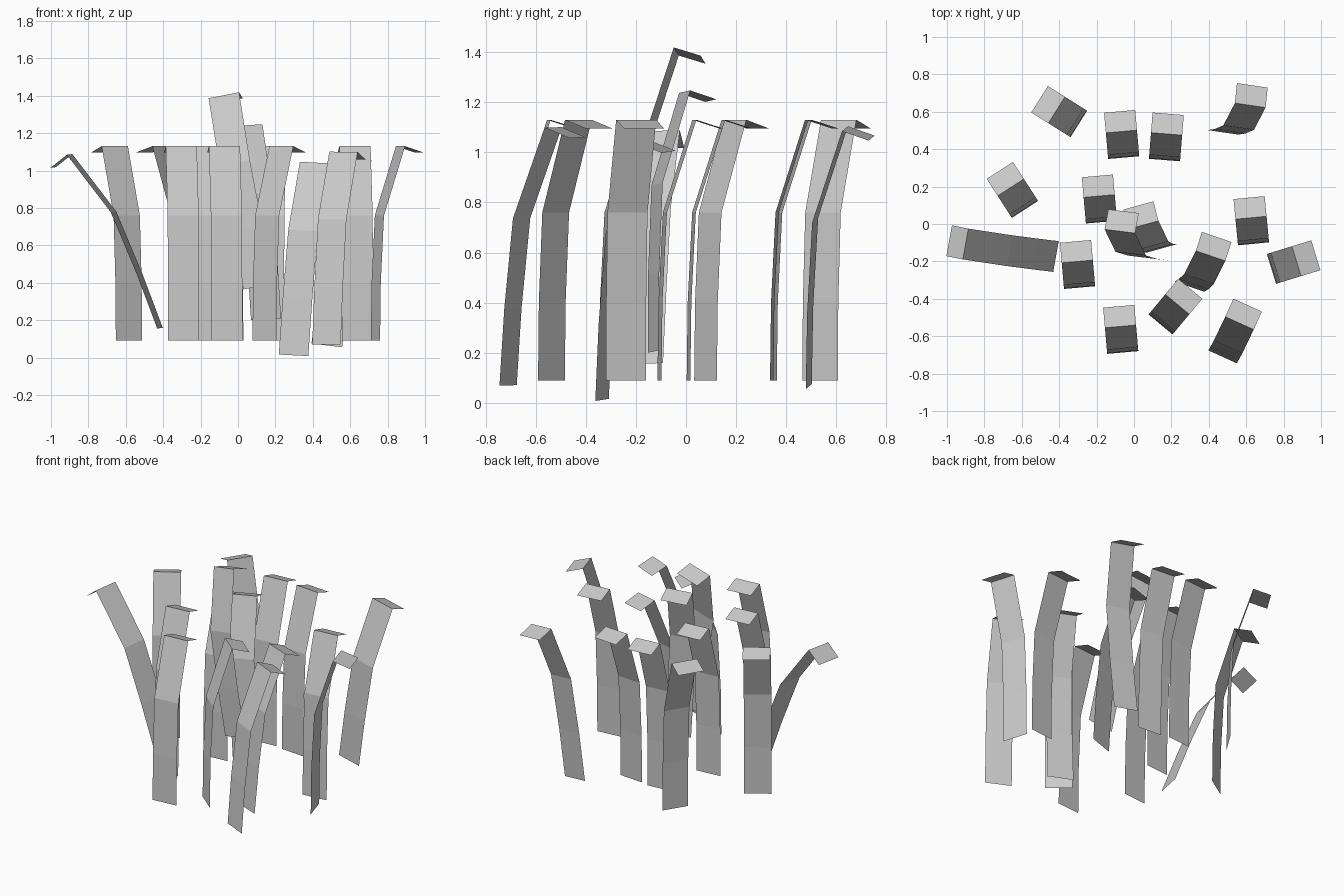
import bpy
import math
from mathutils import Vector

WIDTH = 0.167
# blade side profile: (forward, up) from root to drooping tip
PROFILE = [(0, 0), (0.004, 0.31), (0.022, 0.67), (0.14, 1.04), (0.248, 1.005)]
LEAN = math.atan2(PROFILE[3][0], PROFILE[3][1])


def blade(i, root, ridge, side):
    """Flat folded strip whose root and ridge centres are given; side is its width direction."""
    root = Vector(root)
    r = (Vector(ridge) - root).normalized()
    w = Vector(side)
    w = (w - r * w.dot(r)).normalized()
    n = r.cross(w)
    fwd = n * math.cos(LEAN) + r * math.sin(LEAN)
    up = r * math.cos(LEAN) - n * math.sin(LEAN)
    verts = []
    for f, h in PROFILE:
        c = root + fwd * f + up * h
        verts += [c - w * WIDTH / 2, c + w * WIDTH / 2]
    faces = [(k, k + 1, k + 3, k + 2) for k in range(0, len(verts) - 2, 2)]
    mesh = bpy.data.meshes.new("grass_blade")
    mesh.from_pydata(verts, [], faces)
    obj = bpy.data.objects.new(f"grass_blade_{i:02d}", mesh)
    bpy.context.collection.objects.link(obj)


# upright blades: root x, y and bend direction x, y
upright = [
    (-0.295, 0.535, -0.215, 0.135), (-0.055, 0.355, -0.022, 0.25),
    (0.163, 0.342, 0.02, 0.25), (-0.583, 0.078, -0.134, 0.208),
    (-0.174, 0.01, -0.022, 0.25), (-0.291, -0.34, -0.022, 0.25),
    (0.639, -0.106, -0.024, 0.25), (0.735, -0.24, 0.241, 0.074),
    (0.142, -0.537, 0.16, 0.192), (-0.06, -0.687, -0.022, 0.25),
]
# leaning blades: root, ridge, width direction
leaning = [
    ((0.475, 0.49, 0.065), (0.623, 0.636, 1.105), (0.166, -0.021, 0)),
    ((0.15, -0.13, 0.205), (0.05, -0.005, 1.245), (0.16, 0.043, 0)),
    ((0.11, -0.185, 0.38), (-0.078, -0.037, 1.415), (0.166, -0.021, 0.027)),
    ((-0.417, -0.174, 0.157), (-0.90, -0.107, 1.085), (0.032, 0.166, 0)),
    ((0.297, -0.335, 0.012), (0.41, -0.17, 1.045), (0.16, -0.053, 0)),
    ((0.473, -0.71, 0.07), (0.564, -0.53, 1.10), (0.155, -0.07, 0)),
]
blades = list(leaning)
for x, y, dx, dy in upright:
    d = Vector((dx, dy, 0)).normalized()
    root = Vector((x, y, 0.09))
    ridge = root + d * PROFILE[3][0] + Vector((0, 0, PROFILE[3][1]))
    blades.append((root, ridge, (d.y, -d.x, 0)))

for i, b in enumerate(blades, 1):
    blade(i, *b)
